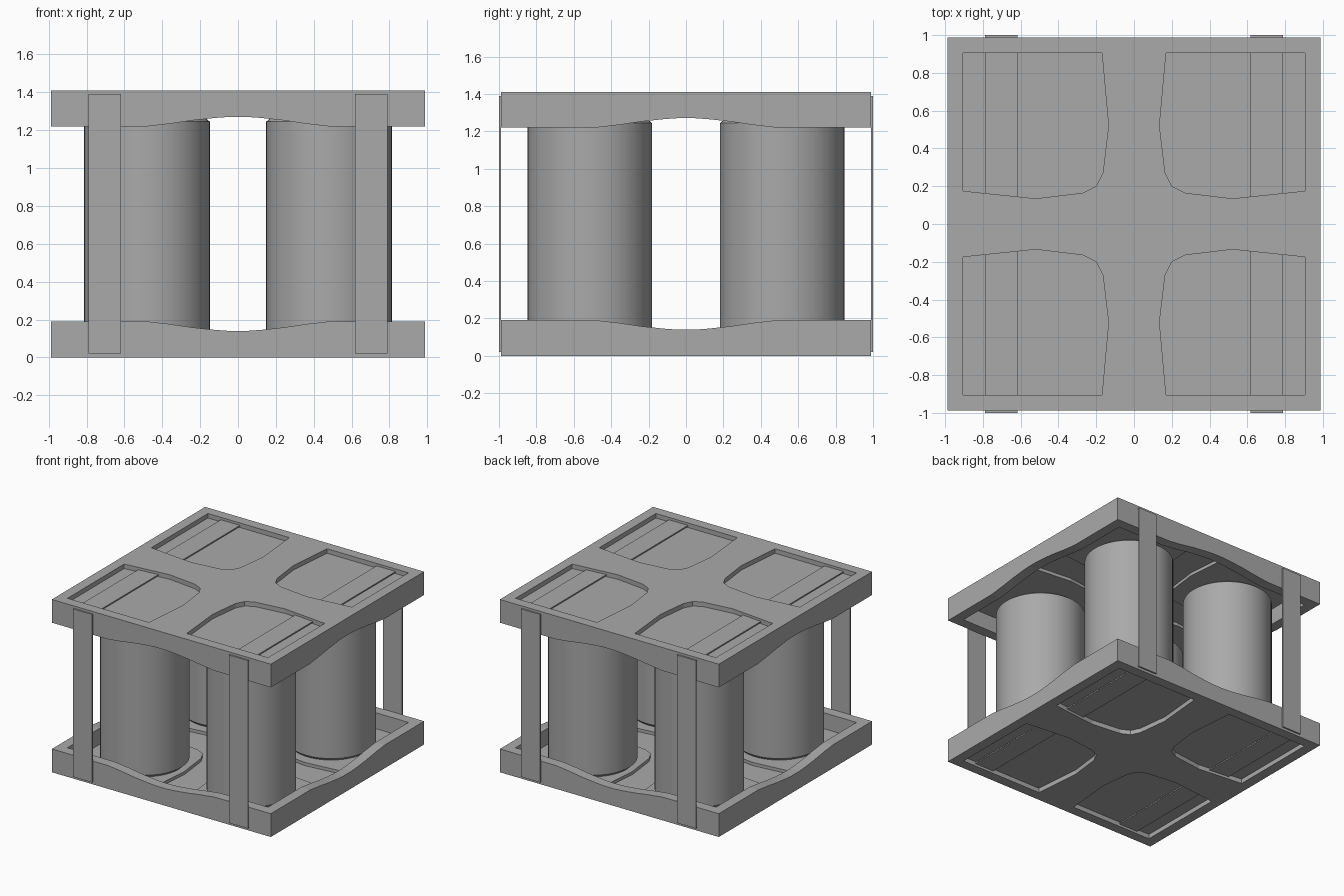
import bpy, bmesh, math

cube = bpy.data.objects.get("Cube")
if cube:
    bpy.data.objects.remove(cube, do_unlink=True)

grey = bpy.data.materials.new("plain grey")
grey.use_nodes = True
grey.diffuse_color = (0.4, 0.4, 0.4, 1)
grey.node_tree.nodes["Principled BSDF"].inputs["Base Color"].default_value = (0.4, 0.4, 0.4, 1)

HEIGHT = 1.41
HALF = 0.988
INNER = 0.905


def make_object(name, bm):
    bmesh.ops.recalc_face_normals(bm, faces=bm.faces)
    mesh = bpy.data.meshes.new(name)
    bm.to_mesh(mesh)
    bm.free()
    mesh.materials.append(grey)
    obj = bpy.data.objects.new(name, mesh)
    bpy.context.collection.objects.link(obj)
    return obj


def prism(bm, base, offset):
    """Close a polygon and extrude it along an offset."""
    face = bm.faces.new([bm.verts.new(p) for p in base])
    ext = bmesh.ops.extrude_face_region(bm, geom=[face])
    moved = [v for v in ext["geom"] if isinstance(v, bmesh.types.BMVert)]
    bmesh.ops.translate(bm, verts=moved, vec=offset)


def square_block(name, half, z0, z1):
    bm = bmesh.new()
    base = [(sx * half, sy * half, z0) for sx, sy in ((-1, -1), (1, -1), (1, 1), (-1, 1))]
    prism(bm, base, (0, 0, z1 - z0))
    return make_object(name, bm)


def combine(obj, other, operation):
    mod = obj.modifiers.new("combine", "BOOLEAN")
    mod.operation = operation
    mod.solver = "EXACT"
    mod.object = other
    other.hide_render = True
    bpy.context.view_layer.objects.active = obj
    bpy.ops.object.modifier_apply(modifier=mod.name)
    bpy.data.objects.remove(other, do_unlink=True)


# Outline of one quarter panel, repeated in all four corners of a tray
PANEL = [(INNER, INNER), (0.17, INNER), (0.135, 0.52), (0.165, 0.27),
         (0.2, 0.2), (0.27, 0.165), (0.52, 0.135), (INNER, 0.175)]


def panels(name, scale, z0, z1):
    bm = bmesh.new()
    c = 0.52
    for sx in (-1, 1):
        for sy in (-1, 1):
            base = [(sx * (c + (x - c) * scale), sy * (c + (y - c) * scale), z0) for x, y in PANEL]
            prism(bm, base, (0, 0, z1 - z0))
    return make_object(name, bm)


# Shallow dip in the middle of each tray wall
DIP = [(0.48, 0.19), (0.36, 0.176), (0.24, 0.158), (0.12, 0.145), (0.05, 0.14)]


def dip_cutter(along_y):
    edge = [(-x, z) for x, z in DIP] + [(x, z) for x, z in reversed(DIP)]
    edge += [(0.48, 0.3), (-0.48, 0.3)]
    bm = bmesh.new()
    if along_y:
        prism(bm, [(u, -1.2, z) for u, z in edge], (0, 2.4, 0))
    else:
        prism(bm, [(-1.2, u, z) for u, z in edge], (2.4, 0, 0))
    return make_object("dip_cutter", bm)


# Trays: hollow box, raised pads inside, matching recesses outside
lower_tray = square_block("lower_tray", HALF, 0, 0.19)
combine(lower_tray, square_block("cavity_cutter", INNER, 0.034, 0.4), "DIFFERENCE")
combine(lower_tray, panels("pads", 1.04, 0.015, 0.06), "UNION")
combine(lower_tray, panels("recess_cutter", 1.0, -0.1, 0.037), "DIFFERENCE")
for along_y in (True, False):
    combine(lower_tray, dip_cutter(along_y), "DIFFERENCE")

upper_tray = bpy.data.objects.new("upper_tray", lower_tray.data.copy())
upper_tray.rotation_euler.x = math.pi
upper_tray.location.z = HEIGHT
bpy.context.collection.objects.link(upper_tray)


# Upright rolls with chamfered ends
def roll(name, x, y):
    bm = bmesh.new()
    rings = []
    n = 48
    for r, z in ((0.305, 0.06), (0.332, 0.085), (0.332, 1.245), (0.305, 1.268)):
        rings.append([bm.verts.new((x + r * math.cos(a), y + r * math.sin(a), z))
                      for a in (math.tau * i / n for i in range(n))])
    for low, high in zip(rings, rings[1:]):
        for i in range(n):
            j = (i + 1) % n
            bm.faces.new((low[i], low[j], high[j], high[i]))
    bm.faces.new(rings[0])
    bm.faces.new(rings[-1])
    obj = make_object(name, bm)
    bpy.ops.object.select_all(action="DESELECT")
    obj.select_set(True)
    bpy.context.view_layer.objects.active = obj
    bpy.ops.object.shade_smooth_by_angle(angle=math.radians(30))


# Straps: flat closed bands around both trays
def strap(name, x):
    w, t = 0.086, 0.01
    z0, z1 = 0.02, HEIGHT - 0.02
    outer = [(-1, z0), (1, z0), (1, z1), (-1, z1)]
    inner = [(-1 + t, z0 + t), (1 - t, z0 + t), (1 - t, z1 - t), (-1 + t, z1 - t)]
    bm = bmesh.new()
    rows = [[bm.verts.new((x + s * w, y, z)) for y, z in loop]
            for s, loop in ((-1, outer), (1, outer), (1, inner), (-1, inner))]
    for k in range(4):
        a, b = rows[k], rows[(k + 1) % 4]
        for i in range(4):
            j = (i + 1) % 4
            bm.faces.new((a[i], a[j], b[j], b[i]))
    make_object(name, bm)


for side, sx in (("right", -1), ("left", 1)):
    strap(side + "_strap", sx * 0.703)
    for end, sy in (("front", -1), ("back", 1)):
        roll(end + "_" + side + "_roll", sx * 0.481, sy * 0.515)
